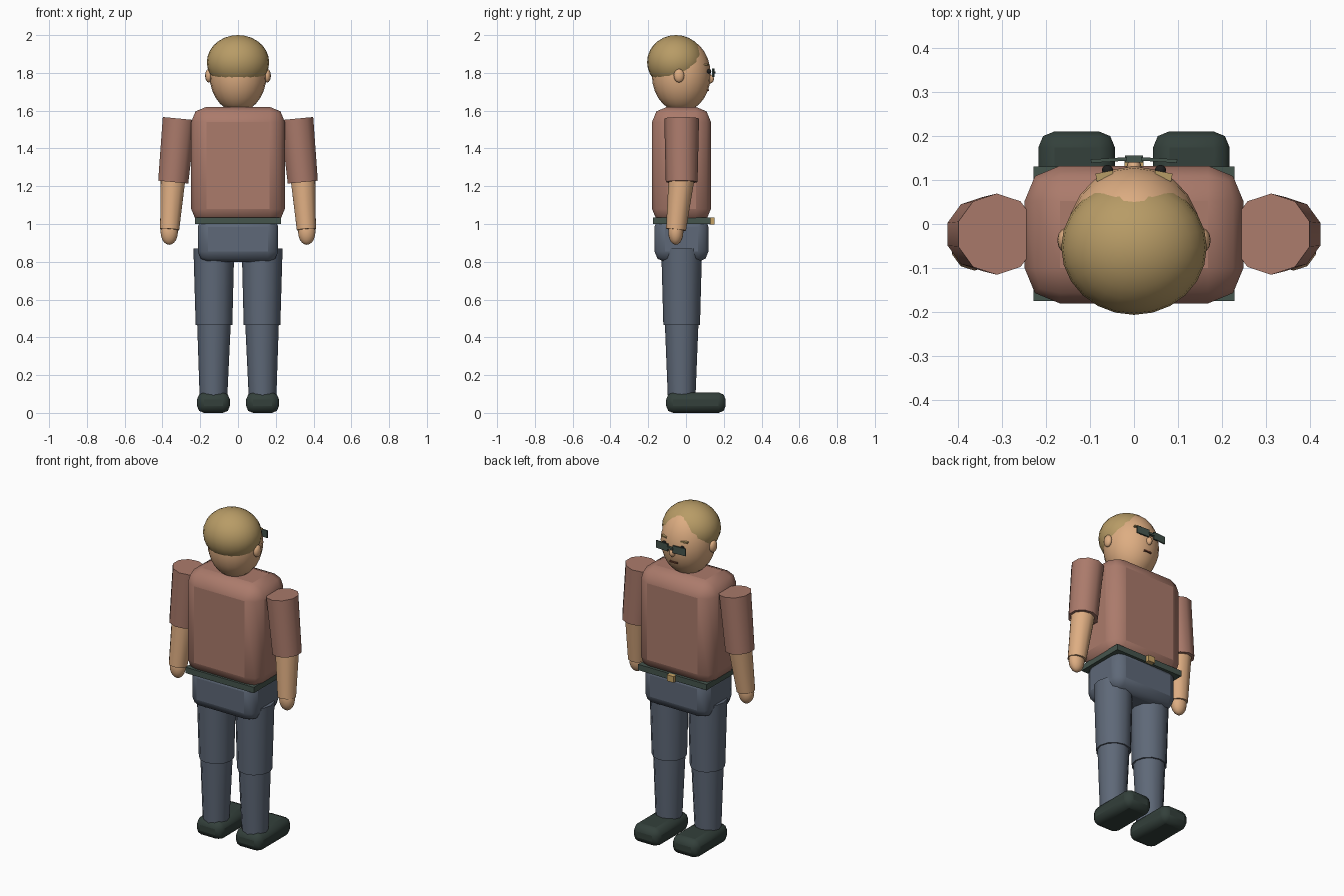
import bpy, math
from mathutils import Vector

if "Cube" in bpy.data.objects:
    bpy.data.objects.remove(bpy.data.objects["Cube"])


def material(name, rgb):
    """Material from a display colour, converted to linear."""
    m = bpy.data.materials.new(name)
    m.diffuse_color = (*[((c + 0.055) / 1.055) ** 2.4 for c in rgb], 1)
    m.use_nodes = True
    m.node_tree.nodes["Principled BSDF"].inputs["Base Color"].default_value = m.diffuse_color
    return m


SKIN = material("skin", (0.87, 0.68, 0.51))
SHIRT = material("shirt", (0.67, 0.48, 0.42))
DENIM = material("denim", (0.37, 0.41, 0.47))
DARK = material("dark_leather", (0.20, 0.25, 0.23))
BELT = material("belt_green", (0.27, 0.33, 0.30))
HAIR = material("blond", (0.72, 0.61, 0.40))
BRASS = material("brass", (0.78, 0.64, 0.40))
BLACK = material("black", (0.12, 0.12, 0.12))
LIP = material("lip", (0.45, 0.27, 0.20))
CY = -0.023  # depth centre of the body


def finish(name, mat, smooth=True):
    ob = bpy.context.object
    ob.name = name
    ob.data.materials.append(mat)
    if smooth:
        bpy.ops.object.shade_smooth_by_angle(angle=math.radians(46))
    return ob


def box(name, lo, hi, mat, bevel=0, rot_z=0):
    lo, hi = Vector(lo), Vector(hi)
    bpy.ops.mesh.primitive_cube_add(size=1, location=(lo + hi) / 2)
    ob = bpy.context.object
    ob.scale = hi - lo
    bpy.ops.object.transform_apply(location=False, rotation=False, scale=True)
    ob.rotation_euler.z = rot_z
    if bevel:
        mod = ob.modifiers.new("round", 'BEVEL')
        mod.width, mod.segments = bevel, 2
    return finish(name, mat, bool(bevel))


def ball(name, center, radii, mat, seg=20, rings=14):
    bpy.ops.mesh.primitive_uv_sphere_add(segments=seg, ring_count=rings, radius=1, location=center)
    bpy.context.object.scale = radii
    return finish(name, mat)


def limb(name, a, b, r1, r2, mat, sides=12):
    """Tapered cylinder from a (radius r1) to b (radius r2)."""
    a, b = Vector(a), Vector(b)
    d = a - b
    bpy.ops.mesh.primitive_cone_add(vertices=sides, radius1=r2, radius2=r1, depth=d.length,
                                    location=(a + b) / 2)
    ob = bpy.context.object
    ob.rotation_euler = (-math.atan2(d.y, math.hypot(d.x, d.z)), math.atan2(d.x, d.z), 0)
    return finish(name, mat)


# torso, belt and hips
box("torso", (-0.248, -0.18, 1.0), (0.248, 0.132, 1.62), SHIRT, 0.08)
box("belt", (-0.228, -0.175, 1.0), (0.228, 0.13, 1.035), BELT)
box("buckle", (-0.022, 0.125, 0.998), (0.022, 0.150, 1.035), BRASS)
box("hips", (-0.213, -0.167, 0.80), (0.213, 0.119, 1.04), DENIM, 0.055)

# head, neck and hair
limb("neck", (0, CY, 1.68), (0, CY, 1.58), 0.065, 0.065, SKIN)
ball("head", (0, -0.025, 1.79), (0.151, 0.156, 0.197), SKIN)
ball("hair", (0, -0.053, 1.857), (0.165, 0.153, 0.143), HAIR, 24, 14)
ball("nose", (0, 0.128, 1.768), (0.017, 0.02, 0.024), SKIN, 12, 8)
box("mouth", (-0.024, 0.105, 1.703), (0.024, 0.122, 1.711), LIP)
box("glasses_bridge", (-0.02, 0.139, 1.796), (0.02, 0.155, 1.808), BELT)

for s, side in ((-1, "left"), (1, "right")):
    # face details
    ball(side + "_ear", (s * 0.155, -0.037, 1.785), (0.019, 0.028, 0.036), SKIN, 12, 8)
    ball(side + "_eye", (s * 0.06, 0.122, 1.808), (0.013, 0.012, 0.012), BLACK, 12, 8)
    x = s * 0.066
    box(side + "_brow", (x - 0.02, 0.098, 1.838), (x + 0.02, 0.118, 1.846), HAIR, 0, -s * 0.2)
    x = s * 0.057
    box(side + "_lens", (x - 0.041, 0.141, 1.779), (x + 0.041, 0.149, 1.823), BELT, 0, -s * 0.06)
    # arms
    limb(side + "_upper_arm", (s * 0.311, CY, 1.558), (s * 0.343, CY, 1.222), 0.092, 0.084, SHIRT, 10)
    limb(side + "_forearm", (s * 0.343, CY, 1.25), (s * 0.362, -0.053, 0.97), 0.069, 0.053, SKIN, 10)
    ball(side + "_hand", (s * 0.364, -0.054, 0.958), (0.046, 0.04, 0.068), SKIN, 16, 10)
    # legs and shoes
    limb(side + "_thigh", (s * 0.128, CY, 0.87), (s * 0.127, CY, 0.465), 0.108, 0.097, DENIM)
    limb(side + "_shin", (s * 0.127, CY, 0.50), (s * 0.13, CY, 0.08), 0.09, 0.073, DENIM)
    x = s * 0.13
    box(side + "_shoe", (x - 0.087, -0.105, 0), (x + 0.087, 0.21, 0.108), DARK, 0.037)
